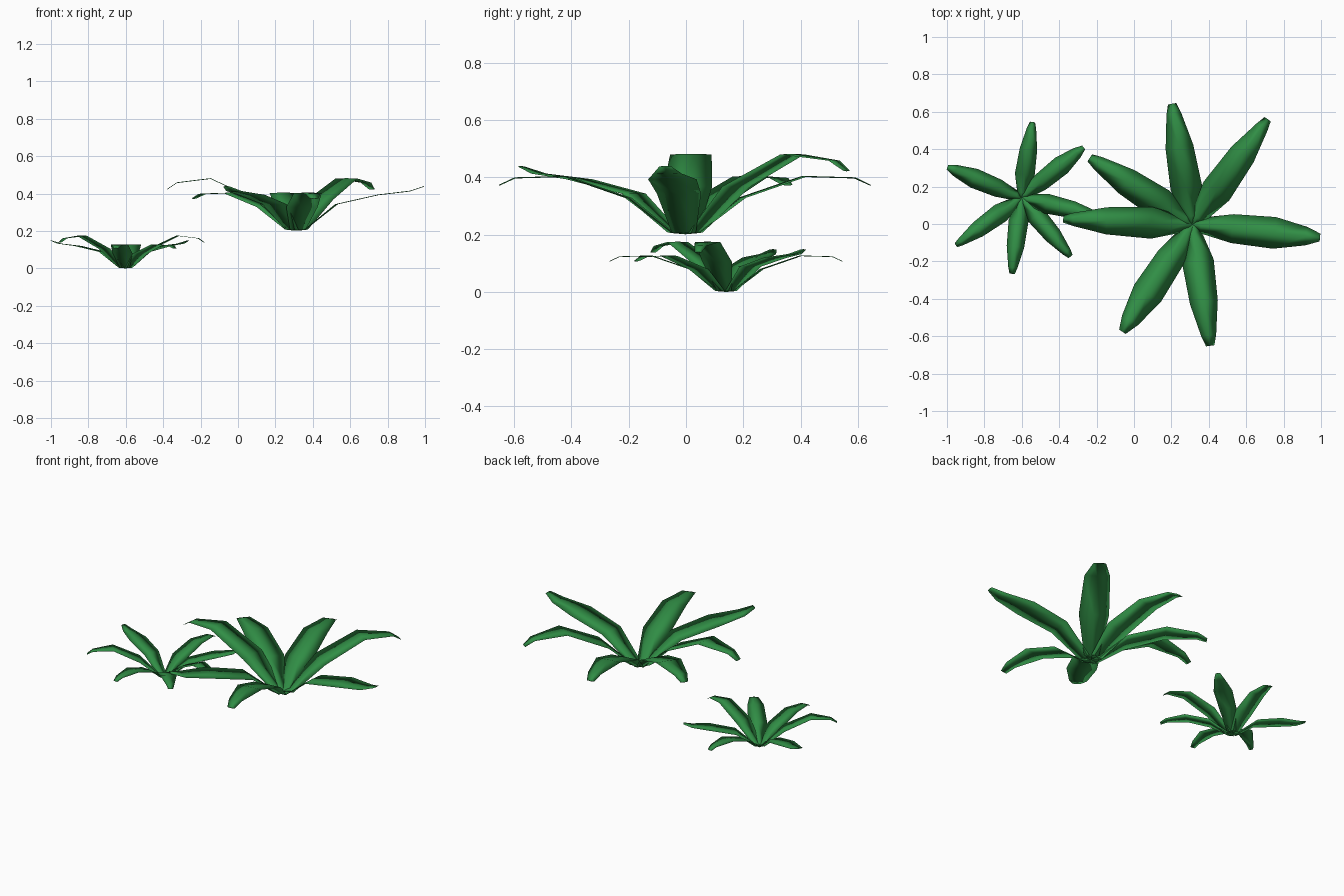
import bpy
from math import radians, cos, sin

if "Cube" in bpy.data.objects:
    bpy.data.objects.remove(bpy.data.objects["Cube"])

green = bpy.data.materials.new("leaf_green")
green.diffuse_color = (0.03, 0.27, 0.06, 1)
green.use_nodes = True
green.node_tree.nodes["Principled BSDF"].inputs["Base Color"].default_value = green.diffuse_color

# Leaf shapes: (distance from centre, height, width) along the midrib
ARCHED = [(0, 0, .03), (.045, .004, .085), (.20, .125, .17), (.42, .20, .15), (.60, .195, .08), (.655, .17, .045)]
HIGH = [(0, 0, .03), (.045, .004, .085), (.22, .165, .17), (.46, .277, .145), (.64, .255, .07), (.692, .22, .04)]
RISING = [(0, 0, .03), (.045, .004, .085), (.215, .14, .155), (.44, .19, .17), (.61, .21, .10), (.685, .235, .042)]
THICK = 0.002


def add_leaf(verts, faces, shape, angle, centre, scale):
    """Thin lens-section blade running outwards from the plant centre."""
    a = radians(angle)
    first = len(verts)
    for r, z, w in shape:
        for side, up in ((-w / 2, 0), (0, -THICK), (w / 2, 0), (0, THICK)):
            verts.append((centre[0] + scale * (r * cos(a) + side * sin(a)),
                          centre[1] + scale * (r * sin(a) - side * cos(a)),
                          centre[2] + scale * (z + up)))
    for i in range(len(shape) - 1):
        for j in range(4):
            p, q = first + 4 * i, first + 4 * i + 4
            k = (j + 1) % 4
            faces.append((p + j, q + j, q + k, p + k))
    faces.append([first + j for j in range(4)])
    end = len(verts)
    faces.append([end - 1 - j for j in range(4)])


def add_plant(name, centre, scale, leaves):
    verts, faces = [], []
    for shape, angle in leaves:
        add_leaf(verts, faces, shape, angle, centre, scale)
    mesh = bpy.data.meshes.new(name)
    mesh.from_pydata(verts, [], faces)
    mesh.materials.append(green)
    obj = bpy.data.objects.new(name, mesh)
    bpy.context.collection.objects.link(obj)
    bpy.context.view_layer.objects.active = obj
    obj.select_set(True)
    bpy.ops.object.mode_set(mode='EDIT')
    bpy.ops.mesh.select_all(action='SELECT')
    bpy.ops.mesh.normals_make_consistent(inside=False)
    bpy.ops.object.mode_set(mode='OBJECT')
    bpy.ops.object.shade_smooth()
    obj.select_set(False)


# Large upper plant
add_plant("large_plant", (.313, -.003, .203), 1.0, [
    (ARCHED, 99.6), (HIGH, 54.5), (RISING, -5.8), (ARCHED, -81.7),
    (RISING, 236.8), (HIGH, 177.5), (ARCHED, 147)])

# Small lower plant
add_plant("small_plant", (-.602, .14, .001), .625, [
    (ARCHED, 81.7), (RISING, 39), (HIGH, -13), (ARCHED, -50),
    (ARCHED, -97), (HIGH, 216), (RISING, 157.5)])
